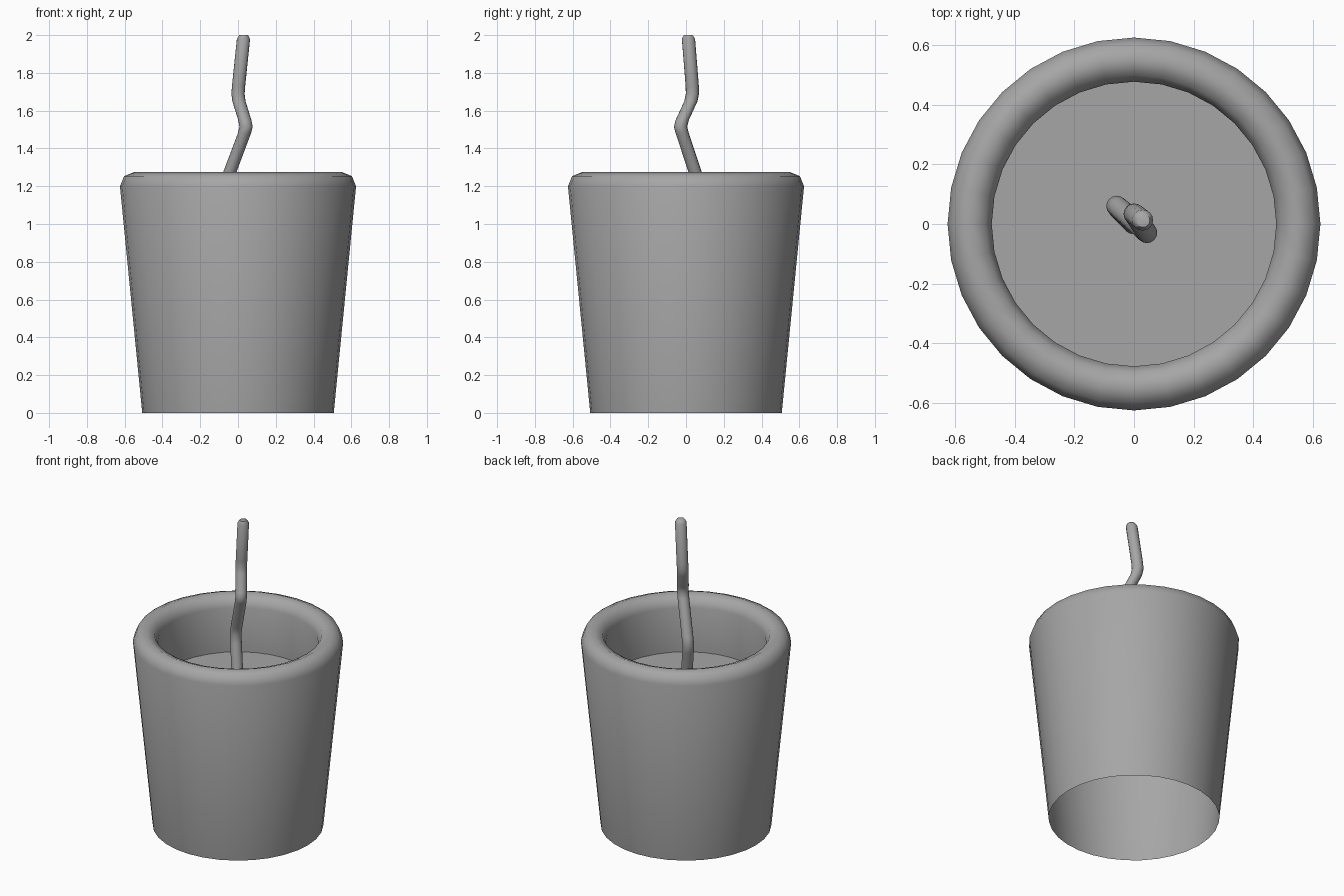
import bpy, bmesh, math

if "Cube" in bpy.data.objects:
    bpy.data.objects.remove(bpy.data.objects["Cube"])

SIDES = 32
grey = bpy.data.materials.new("plain_grey")
grey.diffuse_color = (0.38, 0.38, 0.38, 1)
grey.use_nodes = True
grey.node_tree.nodes["Principled BSDF"].inputs["Base Color"].default_value = grey.diffuse_color


def finish(name, bm, angle):
    bmesh.ops.recalc_face_normals(bm, faces=bm.faces)
    mesh = bpy.data.meshes.new(name)
    bm.to_mesh(mesh)
    bm.free()
    mesh.materials.append(grey)
    ob = bpy.data.objects.new(name, mesh)
    bpy.context.collection.objects.link(ob)
    bpy.ops.object.select_all(action='DESELECT')
    ob.select_set(True)
    bpy.context.view_layer.objects.active = ob
    bpy.ops.object.shade_smooth_by_angle(angle=math.radians(angle))
    return ob


def loft(rings, sides):
    """Skin horizontal circles given as (x, y, z, radius)."""
    bm = bmesh.new()
    loops = []
    for x, y, z, r in rings:
        loops.append([bm.verts.new((x + r * math.cos(2 * math.pi * i / sides),
                                    y + r * math.sin(2 * math.pi * i / sides), z))
                      for i in range(sides)])
    for a, b in zip(loops, loops[1:]):
        for i in range(sides):
            j = (i + 1) % sides
            bm.faces.new((a[i], a[j], b[j], b[i]))
    return bm, loops


# Cup: open underneath, tapered wall, rounded rim, straight inner wall
WAX_Z = 0.91
rim = [(0.551 + 0.074 * math.cos(math.radians(a)), 1.2 + 0.075 * math.sin(math.radians(a)))
       for a in range(0, 181, 45)]
profile = [(0.507, 0)] + rim + [(0.478, WAX_Z)]
bm, _ = loft([(0, 0, z, r) for r, z in profile], SIDES)
finish("cup", bm, 60)

# Wax surface inside the cup
bm = bmesh.new()
bmesh.ops.create_circle(bm, cap_ends=True, segments=SIDES, radius=0.478)
wax = finish("wax_surface", bm, 30)
wax.location.z = WAX_Z

# Bent wick with a softened tip
R = 0.035
path = [(0, 0, WAX_Z - 0.01), (-0.05, 0.05, 1.17), (-0.058, 0.06, 1.22), (-0.045, 0.05, 1.27),
        (0.034, -0.02, 1.48), (0.043, -0.029, 1.515), (0.036, -0.02, 1.55),
        (0.005, 0.026, 1.65), (0.0, 0.034, 1.69), (0.003, 0.033, 1.73),
        (0.029, 0.013, 1.98)]
rings = [(*p, R) for p in path] + [(0.03, 0.012, 2.0, 0.023)]
bm, loops = loft(rings, 16)
bm.faces.new(loops[-1])
bm.faces.new(loops[0][::-1])
finish("wick", bm, 60)
